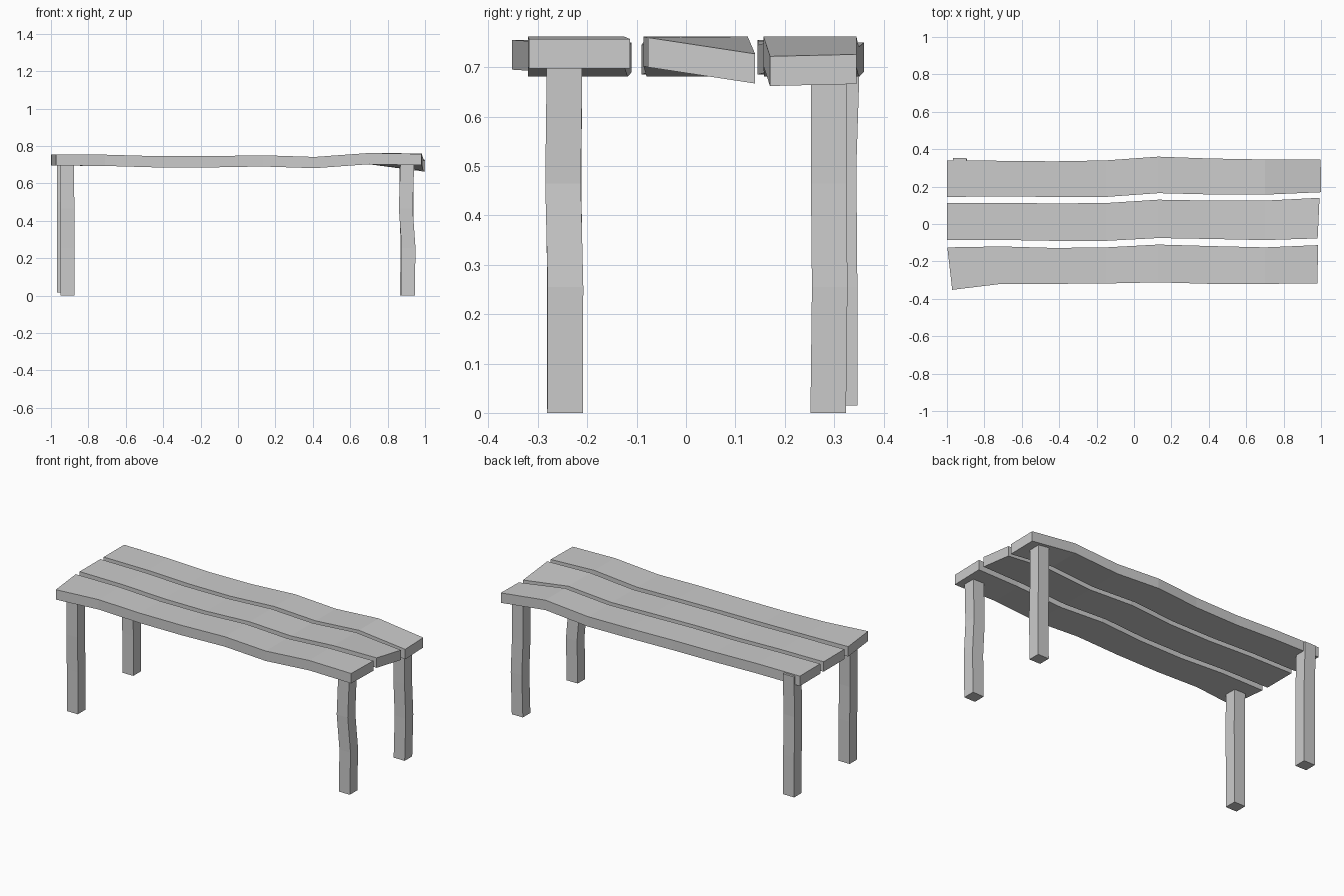
import bpy, bmesh

def loft(name, rings):
    # Closed flat-faced bar skinned through four-cornered rings
    bm = bmesh.new()
    loops = [[bm.verts.new(p) for p in ring] for ring in rings]
    for a, b in zip(loops, loops[1:]):
        for i in range(4):
            j = (i + 1) % 4
            bm.faces.new((a[i], a[j], b[j], b[i]))
    bm.faces.new(loops[0])
    bm.faces.new(loops[-1])
    bmesh.ops.recalc_face_normals(bm, faces=bm.faces)
    mesh = bpy.data.meshes.new(name)
    bm.to_mesh(mesh)
    bm.free()
    obj = bpy.data.objects.new(name, mesh)
    bpy.context.collection.objects.link(obj)
    return obj

# Seat planks share their stations along x and a gentle wave in height
STATIONS = [-1, -0.71, -0.43, -0.15, 0.13, 0.41, 0.70, 1]
TOP = [0.755, 0.753, 0.745, 0.745, 0.75, 0.741, 0.762, 0.755]
THICK = 0.06

def plank(name, front, back, x_ends, end_z):
    # x_ends: front/back x at left end, then right; end_z: right top front/back
    rings = []
    for i, x in enumerate(STATIONS):
        xf = xb = x
        zf = zb = TOP[i]
        if i == 0:
            xf, xb = x_ends[:2]
        if i == 7:
            xf, xb = x_ends[2:]
            zf, zb = end_z
        f, b = front[i], back[i]
        rings.append([(xf, f, zf - THICK), (xb, b, zb - THICK),
                      (xb, b, zb), (xf, f, zf)])
    return loft(name, rings)

plank("front_plank",
      [-0.352, -0.32, -0.32, -0.318, -0.312, -0.32, -0.32, -0.318],
      [-0.125, -0.12, -0.128, -0.125, -0.11, -0.118, -0.125, -0.113],
      (-0.972, -0.998, 0.98, 0.985), (0.757, 0.757))
plank("middle_plank",
      [-0.085, -0.085, -0.09, -0.09, -0.075, -0.08, -0.086, -0.077],
      [0.113, 0.113, 0.11, 0.112, 0.13, 0.125, 0.125, 0.14],
      (-1, -1, 0.982, 0.992), (0.76, 0.727))
plank("back_plank",
      [0.145, 0.147, 0.145, 0.145, 0.165, 0.158, 0.157, 0.17],
      [0.34, 0.338, 0.335, 0.34, 0.36, 0.35, 0.345, 0.345],
      (-1, -1, 1, 0.998), (0.722, 0.726))

def leg(name, path, sx=0.037, sy=0.036):
    # Square post following a slightly crooked centre line
    loft(name, [[(x - sx, y - sy, z), (x + sx, y - sy, z),
                 (x + sx, y + sy, z), (x - sx, y + sy, z)] for x, y, z in path])

leg("front_right_leg", [(0.908, -0.245, 0), (0.912, -0.244, 0.255),
                        (0.897, -0.249, 0.465), (0.905, -0.246, 0.705)])
leg("front_left_leg", [(-0.912, -0.245, 0), (-0.912, -0.245, 0.255),
                       (-0.912, -0.248, 0.465), (-0.914, -0.246, 0.71)])
leg("back_right_leg", [(0.902, 0.288, 0), (0.907, 0.291, 0.255),
                       (0.9, 0.289, 0.465), (0.9, 0.289, 0.70)])
leg("back_left_leg", [(-0.93, 0.311, 0.015), (-0.93, 0.311, 0.255),
                      (-0.932, 0.309, 0.5), (-0.932, 0.317, 0.747)])
